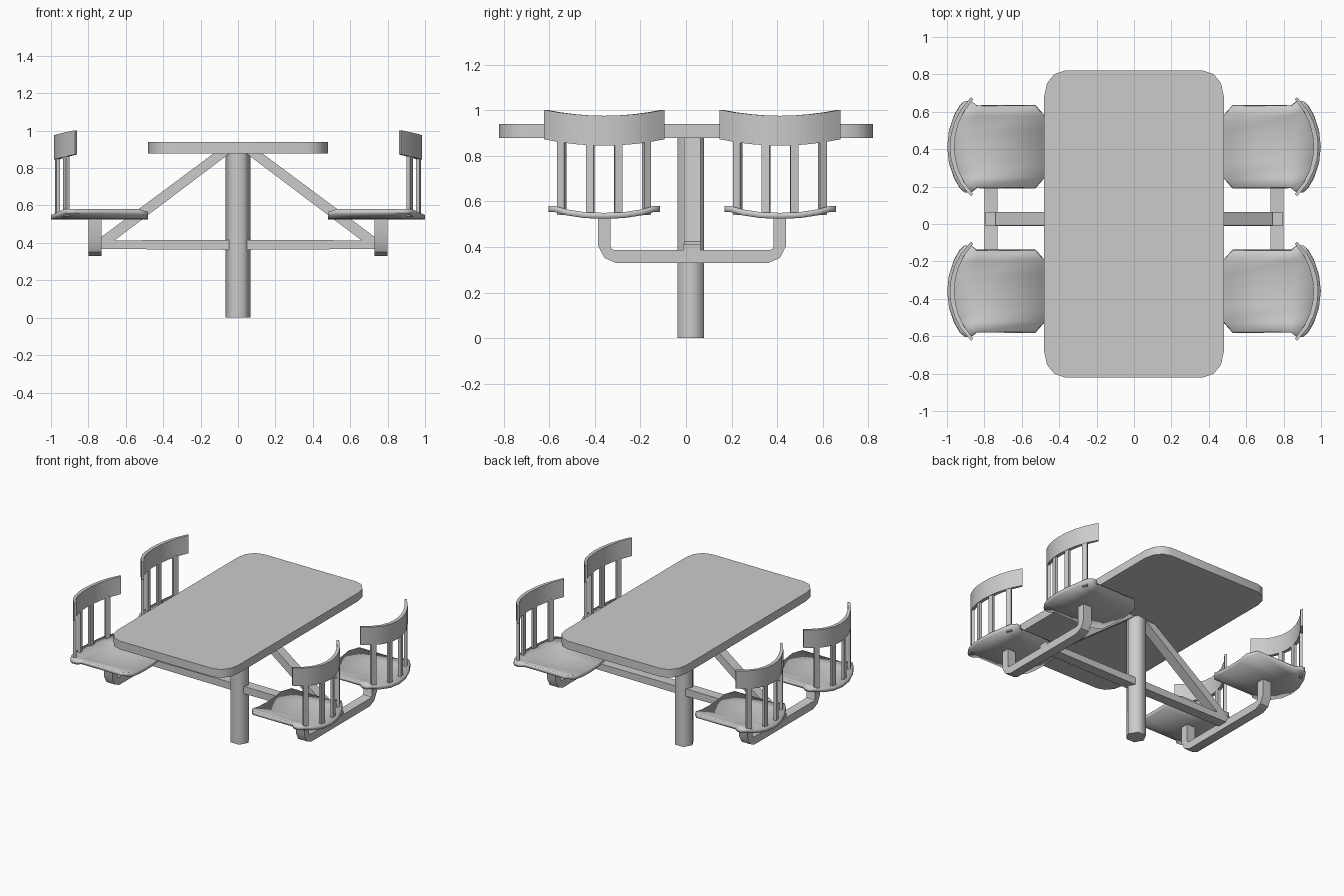
import bpy, bmesh, math
from mathutils import Vector

if "Cube" in bpy.data.objects:
    bpy.data.objects.remove(bpy.data.objects["Cube"])

C = 0.025          # y centre of the frame and seats
SPREAD = 0.386     # seat offset from that centre


def make(name, verts, faces, smooth=None):
    me = bpy.data.meshes.new(name)
    bm = bmesh.new()
    vs = [bm.verts.new(v) for v in verts]
    for f in faces:
        bm.faces.new([vs[i] for i in f])
    if smooth != "open":
        bmesh.ops.recalc_face_normals(bm, faces=bm.faces[:])
    bm.to_mesh(me)
    bm.free()
    ob = bpy.data.objects.new(name, me)
    bpy.context.collection.objects.link(ob)
    if smooth:
        bpy.ops.object.select_all(action='DESELECT')
        ob.select_set(True)
        bpy.context.view_layer.objects.active = ob
        angle = 35 if smooth == "open" else smooth
        bpy.ops.object.shade_smooth_by_angle(angle=math.radians(angle))
    return ob


def loft(name, rings, smooth=None):
    """Skin equal-sized rings of points and cap both ends."""
    n = len(rings[0])
    verts = [p for r in rings for p in r]
    faces = [(k * n + i, k * n + (i + 1) % n, (k + 1) * n + (i + 1) % n, (k + 1) * n + i)
             for k in range(len(rings) - 1) for i in range(n)]
    faces += [tuple(range(n))[::-1], tuple(range(len(verts) - n, len(verts)))]
    return make(name, verts, faces, smooth)


def place(ob, s, y):
    """Parts are drawn on the +x side; s = -1 turns them round to the other side."""
    ob.location.y = y
    if s < 0:
        ob.rotation_euler.z = math.pi


# Table top with rounded corners
outline = []
for q, (sx, sy) in enumerate([(1, 1), (-1, 1), (-1, -1), (1, -1)]):
    for k in range(4):
        a = math.radians(90 * q + 30 * k)
        outline.append((sx * 0.37 + 0.11 * math.cos(a), sy * 0.685 + 0.135 * math.sin(a)))
loft("table_top", [[(x, y, z) for x, y in outline] for z in (0.879, 0.939)], 35)

# Six-sided central post
loft("post", [[(0.067 * math.cos(i * math.pi / 3), 0.021 + 0.068 * math.sin(i * math.pi / 3), z)
               for i in range(6)] for z in (0, 0.88)], 65)


# Backrest arc, measured outward from the table
def arc_x(v, r=0.367):
    return 0.985 - 0.367 + math.sqrt(max(r * r - v * v, 0))


def seat(s, y):
    vs = [-0.245, -0.216, -0.164, -0.085, 0, 0.085, 0.164, 0.216, 0.245]
    verts, faces = [], []
    for v in vs:
        a = abs(v)
        front, mid, back = 0.48, 0.84, arc_x(v, 0.381)
        if a > 0.17:
            front = 0.527
        if a > 0.22:
            front, mid, back = 0.86, 0.87, 0.905
        z = 0.55 + 0.03 * min(a / 0.216, 1) ** 2.5
        verts += [(front, v, z), (mid, v, z), (back, v, z)]
    last = len(vs) - 2
    for k in range(last + 1):
        for j in (0, 1):
            if j == 0 and k in (0, last):
                continue      # flare exists only at the rear
            i = 3 * k + j
            faces.append((i, i + 1, i + 4, i + 3))
    ob = make("seat", verts, faces, "open")
    m = ob.modifiers.new("thickness", 'SOLIDIFY')
    m.thickness, m.offset = 0.026, -1
    place(ob, s, y)


def backrest(s, y):
    rings = []
    n = 8
    for k in range(n + 1):
        v = -0.265 + 0.53 * k / n
        t = (v / 0.265) ** 2
        xo, th = arc_x(v), 0.025 - 0.008 * t
        d = Vector((xo - 0.618, v)).normalized() * th
        lo, hi = 0.845 + 0.028 * t, 0.976 + 0.026 * t
        rings.append([(xo, v, lo), (xo, v, hi), (xo - d.x, v - d.y, hi), (xo - d.x, v - d.y, lo)])
    place(loft("backrest", rings, 35), s, y)


def spindle(s, y, v):
    x = arc_x(v) - 0.015
    a = math.asin(v / 0.367)
    n = Vector((math.cos(a), math.sin(a))) * 0.01
    t = Vector((-math.sin(a), math.cos(a))) * 0.0175
    c = Vector((x, v))
    ring = [c + n + t, c - n + t, c - n - t, c + n - t]
    place(loft("back_spindle", [[(p.x, p.y, z) for p in ring] for z in (0.54, 0.87)]), s, y)


def slab(name, s, profile, half):
    place(loft(name, [[(x, y, z) for x, z in profile] for y in (-half, half)]), s, C + 0.002)


for s in (1, -1):
    # Horizontal beam and diagonal brace
    slab("beam", s, [(0.03, 0.363), (0.795, 0.368), (0.795, 0.413), (0.03, 0.416)], 0.037)
    slab("brace", s, [(0.04, 0.882), (0.125, 0.882), (0.74, 0.425), (0.74, 0.41), (0.665, 0.41)], 0.036)

    # U-shaped seat support: outer and inner path points (y, z)
    outer = [(0.413, 0.535), (0.413, 0.405), (0.385, 0.352), (0.335, 0.33)]
    inner = [(0.358, 0.535), (0.358, 0.402), (0.352, 0.39), (0.338, 0.386)]
    pairs = list(zip(outer, inner))
    path = pairs + [((-o[0], o[1]), (-i[0], i[1])) for o, i in reversed(pairs)]
    place(loft("seat_support", [[(0.731, *o), (0.799, *o), (0.799, *i), (0.731, *i)]
                                for o, i in path], 35), s, C + 0.002)

    # Two chairs per side
    for e in (1, -1):
        y = C + 0.002 + e * SPREAD
        seat(s, y)
        backrest(s, y)
        for v in (-0.186, -0.062, 0.062, 0.186):
            spindle(s, y, v)
